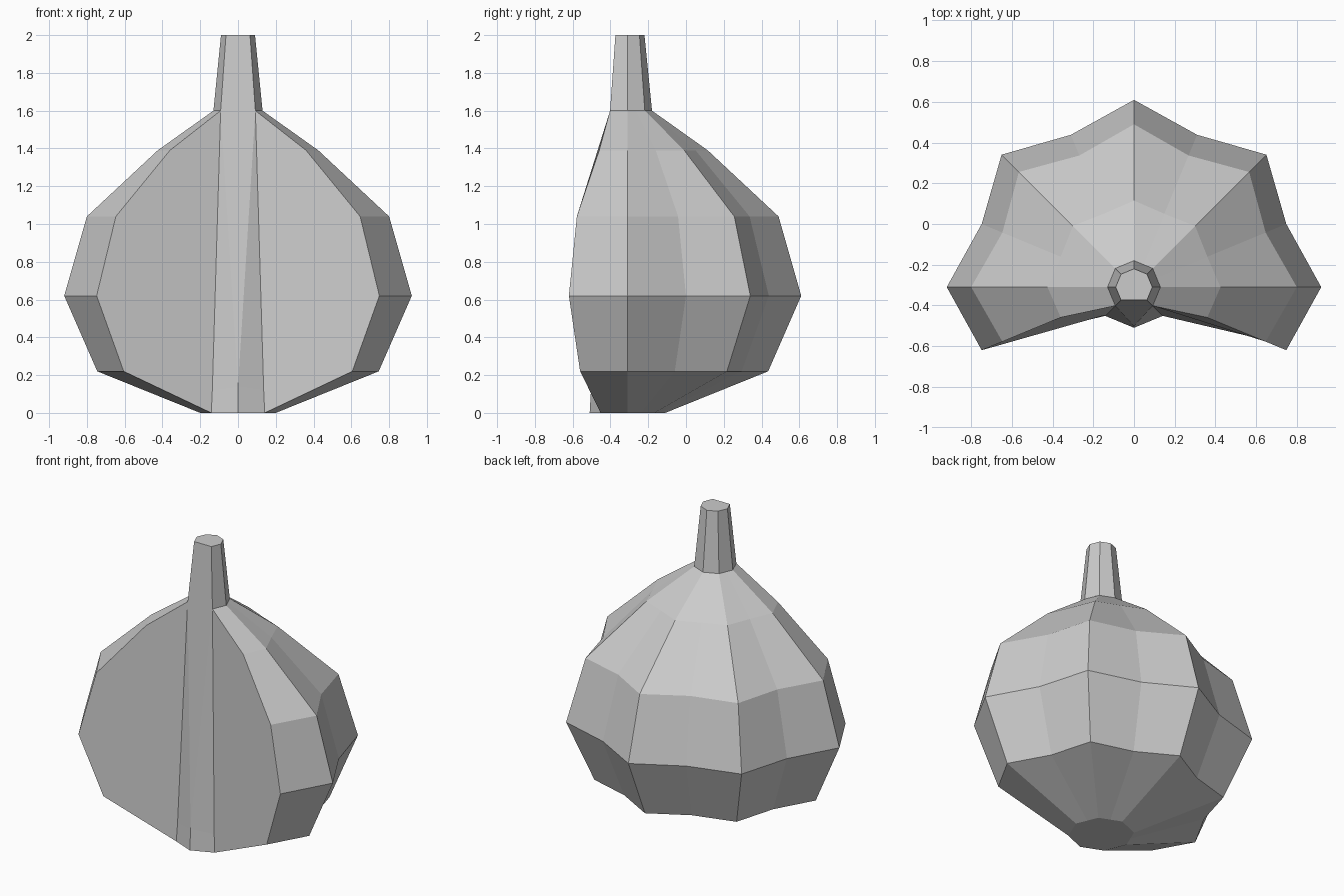
import bpy, bmesh, math

if "Cube" in bpy.data.objects:
    bpy.data.objects.remove(bpy.data.objects["Cube"])

AXIS_Y = -0.31  # upright axis of the fruit, near the cut front

def polar(r, deg, z):
    a = math.radians(deg)
    return (r * math.cos(a), AXIS_Y + r * math.sin(a), z)

def finish(name, bm):
    bmesh.ops.recalc_face_normals(bm, faces=bm.faces)
    mesh = bpy.data.meshes.new(name)
    bm.to_mesh(mesh)
    bm.free()
    bpy.context.collection.objects.link(bpy.data.objects.new(name, mesh))

# Lobed body: (height, ridge radius, valley radius)
profile = [(0, 0.20, 0.185), (0.22, 0.745, 0.655), (0.62, 0.92, 0.81),
           (1.04, 0.80, 0.70), (1.39, 0.425, 0.39), (1.60, 0.13, 0.12)]
bm = bmesh.new()
rings = []
for k, (z, ridge, valley) in enumerate(profile):
    ring = []
    for i in range(-1, 10):
        deg, r = i * 22.5, (valley if i % 2 else ridge)
        if k in (0, 5) and i in (-1, 9):   # cut ends meet the core corners
            deg, r = (-45 if i < 0 else 225), ridge
        ring.append(bm.verts.new(polar(r, deg, z)))
    rings.append(ring)
for a, b in zip(rings, rings[1:]):
    for i in range(10):
        bm.faces.new((a[i], a[i + 1], b[i + 1], b[i]))

# Front core with a small ridge at its foot
foot = bm.verts.new((0, -0.51, 0))
peak = bm.verts.new((0, -0.502, 0.14))
right = bm.verts.new((0.136, -0.446, 0.12))
left = bm.verts.new((-0.136, -0.446, 0.12))
bm.faces.new((left, rings[0][-1], foot, peak))
bm.faces.new((foot, rings[0][0], right, peak))
bm.faces.new((peak, rings[5][0], rings[5][-1]))
bm.faces.new((peak, right, rings[5][0]))
bm.faces.new((left, peak, rings[5][-1]))

# Two cut faces and the base
bm.faces.new([r[0] for r in rings] + [right])
bm.faces.new([r[-1] for r in rings] + [left])
bm.faces.new(rings[0] + [foot])
finish("fruit_body", bm)

# Seven-sided tapered stem, flat at the front
bm = bmesh.new()
low, high = [[bm.verts.new(polar(r, d, z)) for d in range(-45, 226, 45)]
             for r, z in ((0.13, 1.60), (0.09, 2.0))]
for i in range(7):
    j = (i + 1) % 7
    bm.faces.new((low[i], low[j], high[j], high[i]))
bm.faces.new(high)
finish("stem", bm)
